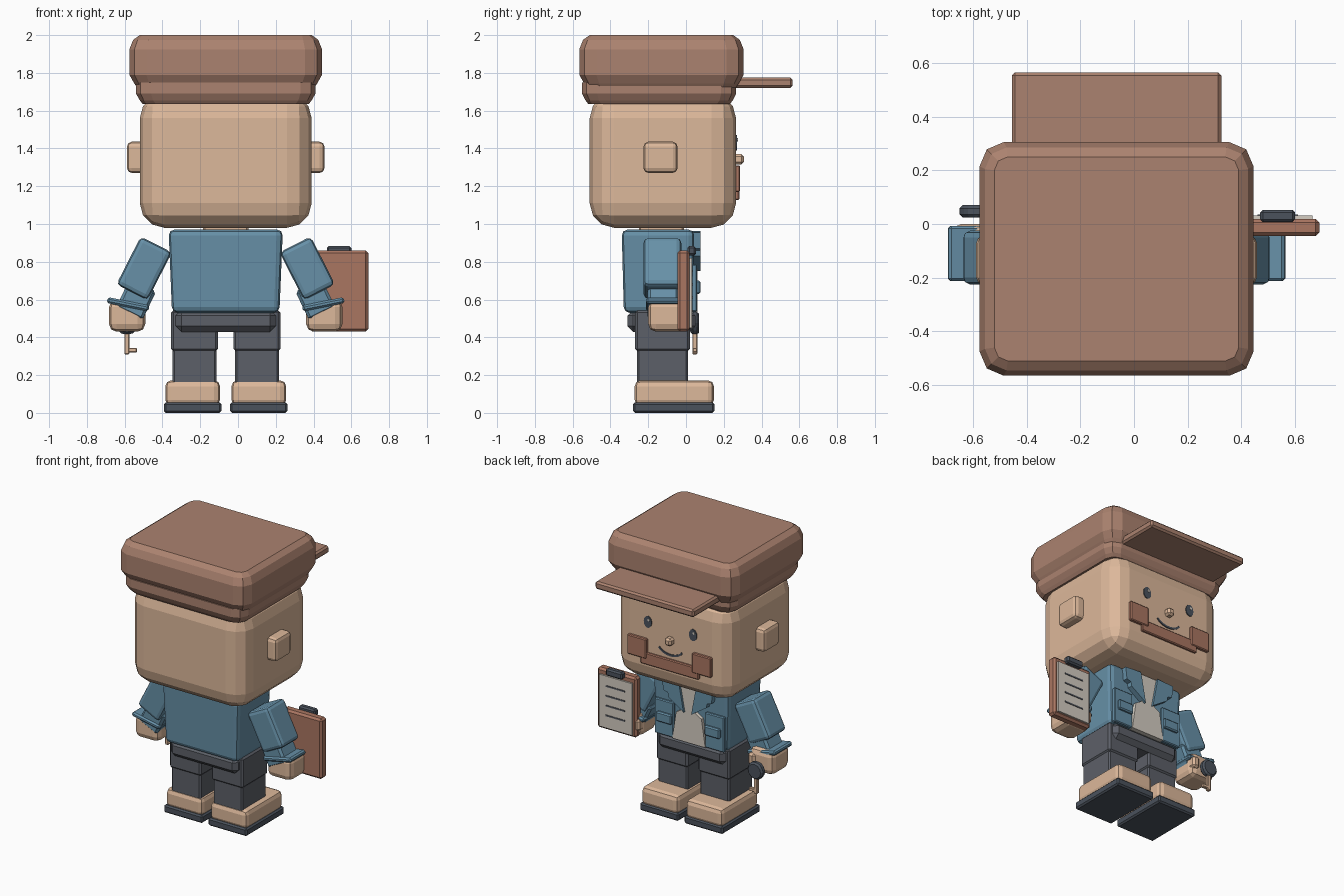
import bpy, bmesh, math
from mathutils import Matrix, Vector

if "Cube" in bpy.data.objects:
    bpy.data.objects.remove(bpy.data.objects["Cube"])

CX = -0.065  # body centre line


def material(name, col):
    m = bpy.data.materials.new(name)
    m.diffuse_color = (*col, 1)
    m.use_nodes = True
    m.node_tree.nodes["Principled BSDF"].inputs["Base Color"].default_value = m.diffuse_color
    return m


SKIN = material("skin", (0.72, 0.48, 0.325))
BROWN = material("cap_brown", (0.41, 0.225, 0.16))
RUST = material("rust_brown", (0.40, 0.18, 0.12))
BLUE = material("jacket_blue", (0.135, 0.28, 0.39))
PANTS = material("trouser_grey", (0.108, 0.117, 0.138))
DARK = material("dark_slate", (0.07, 0.085, 0.108))
CREAM = material("cream", (0.66, 0.61, 0.54))


def finish(name, bm, mat, bevel=0.0, segs=1):
    bmesh.ops.recalc_face_normals(bm, faces=bm.faces)
    me = bpy.data.meshes.new(name)
    bm.to_mesh(me)
    bm.free()
    me.materials.append(mat)
    ob = bpy.data.objects.new(name, me)
    bpy.context.collection.objects.link(ob)
    if bevel:
        b = ob.modifiers.new("bevel", "BEVEL")
        b.width, b.segments = bevel, segs
        b.limit_method = "ANGLE"
    return ob


def box(name, c, size, mat, bevel=0.012, segs=1, tilt=0.0, taper=1.0):
    """Box by centre and size, tilted about y, bottom scaled by taper."""
    bm = bmesh.new()
    bmesh.ops.create_cube(bm, size=1)
    for v in bm.verts:
        k = taper if v.co.z < 0 else 1
        v.co = Vector((v.co.x * size[0] * k, v.co.y * size[1] * k, v.co.z * size[2]))
    bm.transform(Matrix.Translation(c) @ Matrix.Rotation(tilt, 4, "Y"))
    return finish(name, bm, mat, bevel, segs)


def prism(name, pts, y0, y1, mat, bevel=0.0):
    """Outline in the xz plane extruded along y."""
    bm = bmesh.new()
    f = bm.faces.new([bm.verts.new((x, y0, z)) for x, z in pts])
    r = bmesh.ops.extrude_face_region(bm, geom=[f])
    for g in r["geom"]:
        if isinstance(g, bmesh.types.BMVert):
            g.co.y = y1
    return finish(name, bm, mat, bevel)


def loft(name, cy, rings, mat):
    """Stack of corner-cut rectangles: (z, half x, half y, corner cut)."""
    bm = bmesh.new()
    loops = []
    for z, a, b, c in rings:
        d = c * 0.3
        quarter = [(a, b - c), (a - d, b - d), (a - c, b)]
        pts = []
        for sx, sy in ((1, 1), (-1, 1), (-1, -1), (1, -1)):
            q = [(sx * x, sy * y) for x, y in quarter]
            pts += q if sx * sy > 0 else q[::-1]
        loops.append([bm.verts.new((CX + x, cy + y, z)) for x, y in pts])
    for l0, l1 in zip(loops, loops[1:]):
        for i in range(12):
            j = (i + 1) % 12
            bm.faces.new((l0[i], l0[j], l1[j], l1[i]))
    bm.faces.new(loops[0])
    bm.faces.new(loops[-1])
    return finish(name, bm, mat)


def ellipse(cx, cz, rx, rz, n=12):
    return [(cx + rx * math.cos(2 * math.pi * i / n), cz + rz * math.sin(2 * math.pi * i / n))
            for i in range(n)]


# Head and cap
box("head", (CX, -0.1225, 1.335), (0.91, 0.775, 0.71), SKIN, 0.13, 3)
loft("cap_band", -0.142, [(1.635, 0.44, 0.375, 0.07), (1.655, 0.455, 0.39, 0.07),
                          (1.69, 0.475, 0.408, 0.08), (1.75, 0.475, 0.408, 0.08)], BROWN)
loft("cap_crown", -0.13, [(1.715, 0.465, 0.39, 0.07), (1.745, 0.485, 0.41, 0.08),
                          (1.79, 0.51, 0.435, 0.09), (1.925, 0.51, 0.435, 0.09),
                          (1.975, 0.49, 0.415, 0.08), (2.0, 0.455, 0.38, 0.05)], BROWN)
box("cap_brim", (CX, 0.38, 1.748), (0.78, 0.37, 0.055), BROWN, 0.012)

# Face
FY = 0.262
box("nose", (CX, FY + 0.015, 1.343), (0.055, 0.06, 0.055), SKIN, 0.014)
arc = [math.radians(a) for a in range(205, 336, 13)]
smile = [(CX + 0.105 * math.cos(a), 1.302 + 0.07 * math.sin(a)) for a in arc]
smile += [(CX + 0.095 * math.cos(a), 1.306 + 0.06 * math.sin(a)) for a in reversed(arc)]
prism("mouth", smile, FY, FY + 0.009, DARK)
box("beard_chin", (CX, FY + 0.006, 1.17), (0.46, 0.028, 0.085), RUST, 0.006)

# Torso, neck and hips
box("torso", (CX, -0.148, 0.75), (0.605, 0.385, 0.44), BLUE, 0.03, 2, taper=0.94)
box("neck", (CX, -0.13, 0.985), (0.24, 0.24, 0.08), SKIN, 0.01)
box("hips", (CX, -0.13, 0.487), (0.53, 0.36, 0.115), PANTS, 0.03)
prism("shirt", [(CX + x, z) for x, z in
                ((-0.09, 0.96), (-0.05, 0.76), (-0.10, 0.73), (-0.13, 0.535),
                 (0.13, 0.535), (0.10, 0.73), (0.05, 0.76), (0.09, 0.96))],
      0.02, 0.062, CREAM)

for s, side in ((-1, "left"), (1, "right")):
    def at(x, y, z):
        return (CX + s * x, y, z)

    # Ears, eyes and cheek beard
    box(side + "_ear", at(0.475, -0.135, 1.353), (0.095, 0.18, 0.165), SKIN, 0.025, 2)
    prism(side + "_eye", ellipse(CX + s * 0.178, 1.43, 0.031, 0.042), FY, FY + 0.009, DARK)
    prism(side + "_eye_glint", ellipse(CX + s * 0.178 - 0.008, 1.446, 0.008, 0.010, 8),
          FY + 0.005, FY + 0.012, CREAM)
    box(side + "_beard_cheek", at(0.255, FY + 0.008, 1.24), (0.15, 0.034, 0.14), RUST, 0.006)

    # Jacket lapel and pocket flap
    prism(side + "_lapel", [(CX + s * x, z) for x, z in
                            ((0.07, 0.962), (0.20, 0.955), (0.19, 0.87), (0.155, 0.86),
                             (0.15, 0.83), (0.03, 0.75))], 0.03, 0.078, BLUE)
    box(side + "_jacket_front", at(0.20, 0.043, 0.66), (0.15, 0.03, 0.25), BLUE, 0.006)
    box(side + "_pocket_flap", at(0.19, 0.062, 0.665), (0.12, 0.03, 0.07), BLUE, 0.008)

    # Arm, cuff and hand
    tilt = -s * math.radians(27)
    box(side + "_upper_arm", at(0.432, -0.125, 0.765), (0.185, 0.20, 0.285), BLUE, 0.025, 2, tilt)
    box(side + "_forearm", at(0.475, -0.12, 0.60), (0.155, 0.165, 0.17), BLUE, 0.015, 1, s * -0.45)
    box(side + "_cuff", at(0.517, -0.11, 0.575), (0.225, 0.205, 0.032), BLUE, 0.01, 1, s * -0.2)
    box(side + "_hand", at(0.522, -0.10, 0.515), (0.192, 0.20, 0.17), SKIN, 0.04, 2)
    box(side + "_thumb", at(0.455, -0.015, 0.52), (0.055, 0.06, 0.085), SKIN, 0.015)

    # Leg, shoe and sole
    box(side + "_thigh", at(0.165, -0.125, 0.435), (0.248, 0.29, 0.215), PANTS, 0.012)
    box(side + "_shin", at(0.165, -0.125, 0.245), (0.232, 0.27, 0.19), PANTS, 0.01)
    box(side + "_shoe", at(0.175, -0.062, 0.105), (0.29, 0.42, 0.135), SKIN, 0.032, 2)
    box(side + "_sole", at(0.175, -0.065, 0.028), (0.305, 0.43, 0.055), DARK, 0.01)

# Clipboard
BX = 0.535
box("clipboard", (BX, -0.013, 0.645), (0.31, 0.065, 0.43), RUST, 0.014)
box("clipboard_paper", (BX, 0.024, 0.635), (0.26, 0.016, 0.37), CREAM, 0)
box("clipboard_clip", (BX, 0.03, 0.858), (0.13, 0.045, 0.05), DARK, 0.01)
for i, z in enumerate((0.75, 0.68, 0.61, 0.54)):
    box(f"written_line_{i + 1}", (BX, 0.033, z), (0.15, 0.006, 0.01), PANTS, 0)

# Key
KX = -0.588
prism("key_grip", ellipse(KX, 0.475, 0.062, 0.062, 12), 0.024, 0.07, DARK, 0.012)
box("key_shaft", (KX, 0.047, 0.38), (0.026, 0.026, 0.14), SKIN, 0.004)
box("key_tooth", (KX + 0.028, 0.047, 0.332), (0.05, 0.024, 0.024), SKIN, 0.004)
